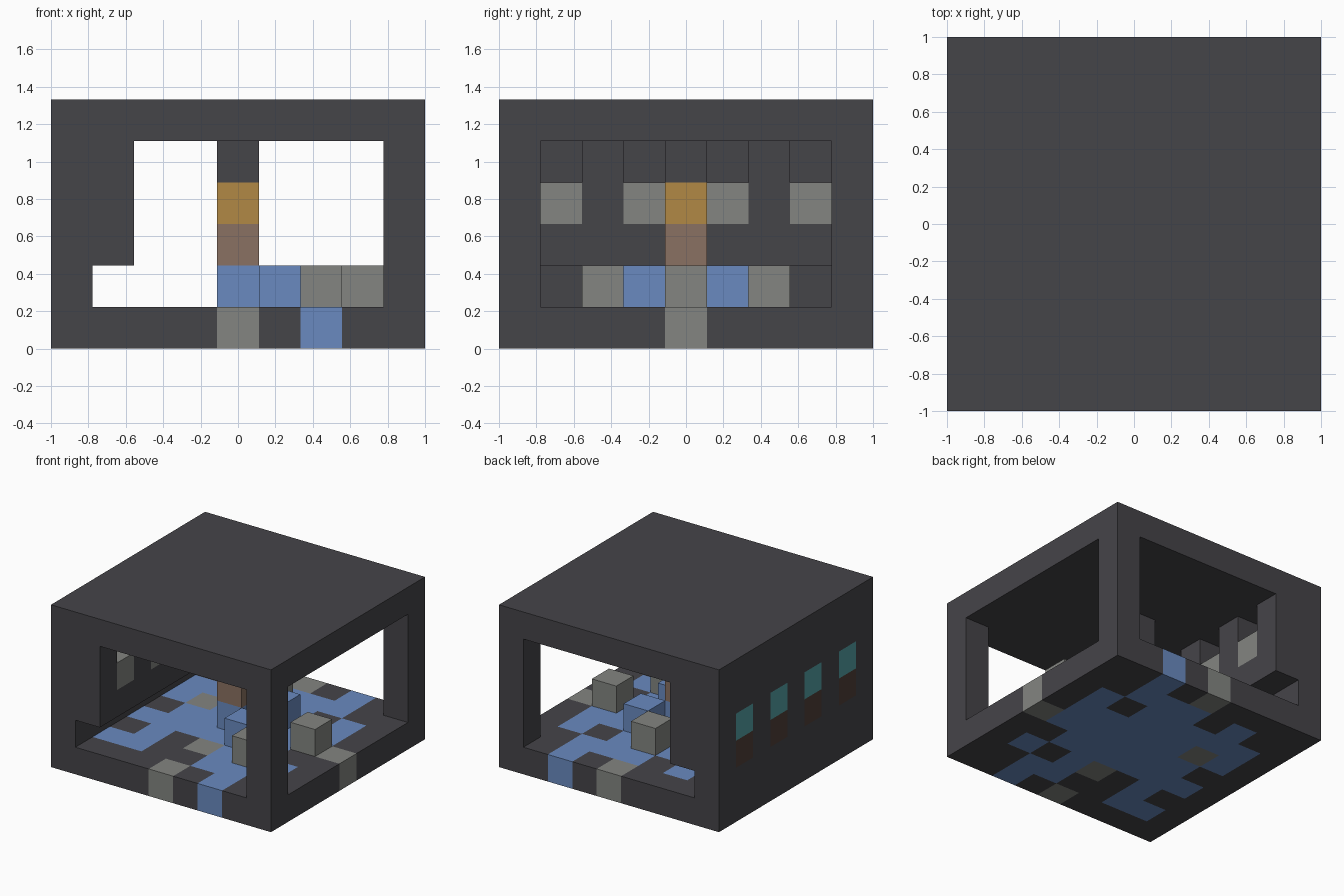
import bpy
import bmesh
from mathutils import Vector

cube = bpy.data.objects.get("Cube")
if cube:
    bpy.data.objects.remove(cube, do_unlink=True)

N = 9            # cells along each side
S = 2 / N        # cell size

COLOURS = {
    "dark_stone": (0.06, 0.058, 0.066),
    "water_blue": (0.142, 0.255, 0.525),
    "light_stone": (0.228, 0.235, 0.220),
    "lamp_amber": (0.44, 0.25, 0.06),
    "wood_brown": (0.255, 0.165, 0.122),
    "window_teal": (0.09, 0.36, 0.38),
    "sill_brown": (0.078, 0.050, 0.041),
}
MATS = {}
for name, rgb in COLOURS.items():
    m = bpy.data.materials.new(name)
    m.use_nodes = True
    m.diffuse_color = (*rgb, 1)
    bsdf = m.node_tree.nodes["Principled BSDF"]
    bsdf.inputs["Base Color"].default_value = (*rgb, 1)
    bsdf.inputs["Roughness"].default_value = 0.9
    MATS[name] = m

cells = {}       # (i, j, k) -> (part, colour)


def fill(part, colour, xs, ys, zs):
    for i in xs:
        for j in ys:
            for k in zs:
                cells[i, j, k] = (part, colour)


ALL = range(N)
DARK, BLUE, GREY = "dark_stone", "water_blue", "light_stone"

# Floor with pond, listed from back to front
POND = [
    "....g.b..",
    "..b.bbb..",
    ".bbbbb.b.",
    ".bgbbbbb.",
    "..bbbbbbg",
    ".bbbbbb..",
    "..b.gb.b.",
    ".bb..bb..",
    "....g.b..",
]
KEY = {".": DARK, "b": BLUE, "g": GREY}
for row, line in enumerate(POND):
    for i, ch in enumerate(line):
        fill("floor", KEY[ch], [i], [N - 1 - row], [0])

# Roof and closed side wall with its inner lining
fill("roof", DARK, ALL, ALL, [5])
fill("side_wall", DARK, [0], ALL, range(1, 5))
fill("wall_lining", DARK, [1], ALL, range(2, 5))

# Windows: teal outside, light stone inside, sill below, niche above
for j in (1, 3, 5, 7):
    fill("side_wall", "window_teal", [0], [j], [3])
    fill("side_wall", "sill_brown", [0], [j], [2])
    fill("wall_lining", GREY, [1], [j], [3])
    del cells[1, j, 4]

# Corner posts on the open side
fill("front_post", DARK, [8], [0], range(1, 5))
fill("back_post", DARK, [8], [8], range(1, 5))

# Central lamp column
fill("lamp_base", BLUE, [4], [4], [1])
fill("lamp_stem", "wood_brown", [4], [4], [2])
fill("lamp", "lamp_amber", [4], [4], [3])
fill("lamp_hanger", DARK, [4], [4], [4])

# Loose blocks on the floor
for part, colour, i, j in (("front_water_block", BLUE, 5, 3),
                           ("back_water_block", BLUE, 5, 5),
                           ("front_stone_block", GREY, 6, 2),
                           ("side_stone_block", GREY, 7, 4),
                           ("back_stone_block", GREY, 4, 6)):
    fill(part, colour, [i], [j], [1])


def build(part):
    """Make one object from the exposed sides of a part's cells."""
    own = {c: col for c, (p, col) in cells.items() if p == part}
    slots = sorted(set(own.values()))
    bm = bmesh.new()
    for c, col in own.items():
        centre = Vector((c[0] - 4, c[1] - 4, c[2] + 0.5))
        for axis in range(3):
            for sign in (-1, 1):
                near = list(c)
                near[axis] += sign
                if tuple(near) in cells:
                    continue
                n, u, v = Vector(), Vector(), Vector()
                n[axis] = sign / 2
                u[(axis + 1) % 3] = 0.5
                v[(axis + 2) % 3] = sign / 2
                ring = (-u - v, u - v, u + v, v - u)
                f = bm.faces.new([bm.verts.new((centre + n + r) * S)
                                  for r in ring])
                f.material_index = slots.index(col)
    bmesh.ops.remove_doubles(bm, verts=bm.verts, dist=S / 100)
    mesh = bpy.data.meshes.new(part)
    bm.to_mesh(mesh)
    bm.free()
    for s in slots:
        mesh.materials.append(MATS[s])
    bpy.context.collection.objects.link(bpy.data.objects.new(part, mesh))


for part in sorted({p for p, _ in cells.values()}):
    build(part)
